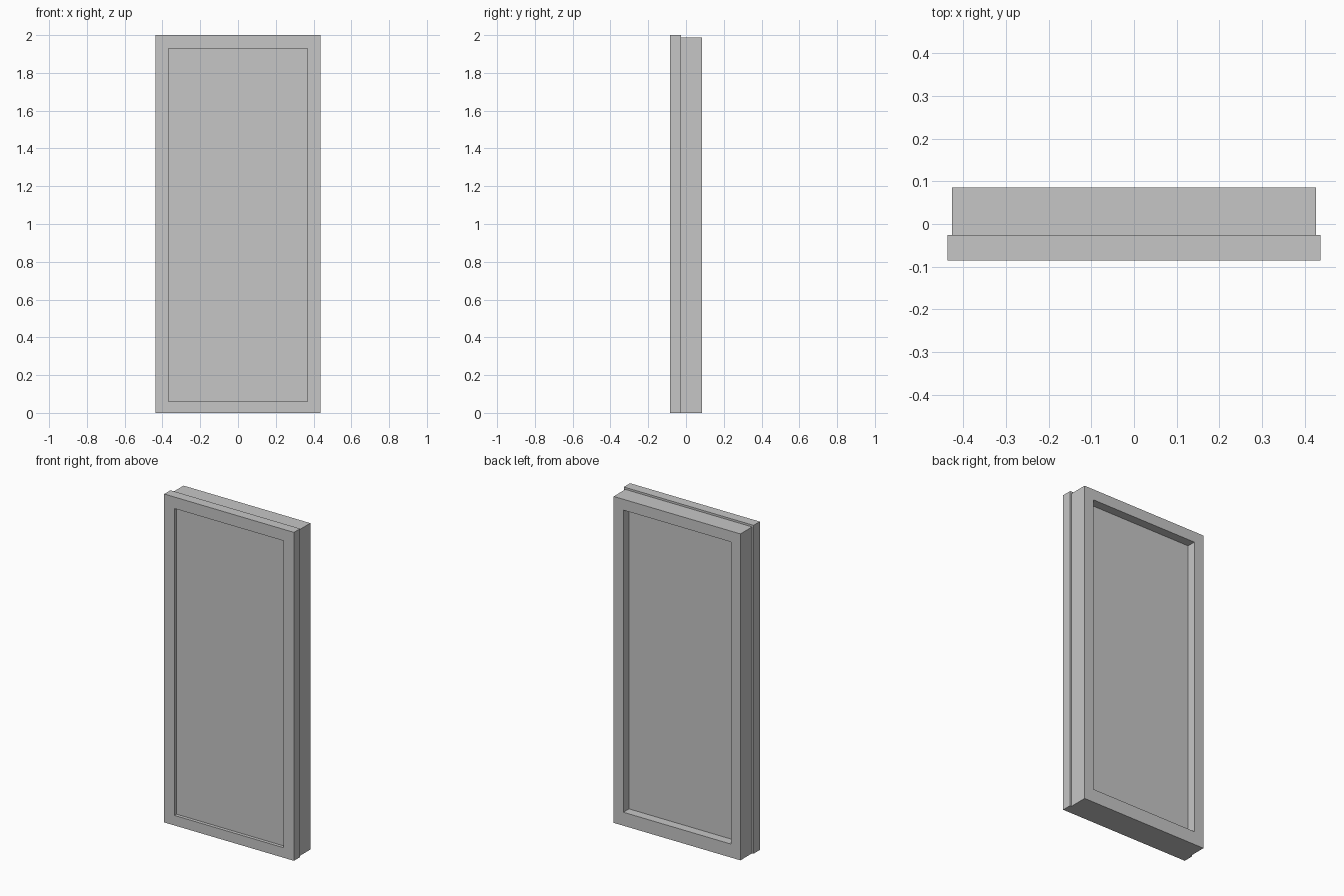
import bpy
import bmesh

cube = bpy.data.objects.get("Cube")
if cube:
    bpy.data.objects.remove(cube, do_unlink=True)

grey = bpy.data.materials.new("light_grey")
grey.use_nodes = True
colour = (0.565, 0.565, 0.565, 1)
grey.diffuse_color = colour
grey.node_tree.nodes["Principled BSDF"].inputs["Base Color"].default_value = colour

# Openings: half width, bottom, top
FRONT_OPENING = (0.367, 0.061, 1.93)
REAR_OPENING = (0.362, 0.082, 1.922)


def finish(name, bm):
    bmesh.ops.recalc_face_normals(bm, faces=bm.faces)
    mesh = bpy.data.meshes.new(name)
    bm.to_mesh(mesh)
    bm.free()
    mesh.materials.append(grey)
    obj = bpy.data.objects.new(name, mesh)
    bpy.context.collection.objects.link(obj)


def loop(bm, rect, y):
    half, low, high = rect
    corners = ((-half, low), (half, low), (half, high), (-half, high))
    return [bm.verts.new((x, y, z)) for x, z in corners]


def bridge(bm, a, b):
    for i in range(4):
        j = (i + 1) % 4
        bm.faces.new((a[i], a[j], b[j], b[i]))


def frame(name, outer, opening, front, back):
    """Rectangular ring with a hollow centre, closed around its section."""
    bm = bmesh.new()
    rings = [loop(bm, outer, front), loop(bm, outer, back),
             loop(bm, opening, back), loop(bm, opening, front)]
    for a, b in zip(rings, rings[1:] + rings[:1]):
        bridge(bm, a, b)
    finish(name, bm)


def panel(name, rect, front, back):
    bm = bmesh.new()
    a, b = loop(bm, rect, front), loop(bm, rect, back)
    bm.faces.new(a)
    bm.faces.new(b)
    bridge(bm, a, b)
    finish(name, bm)


# Wider front trim, slightly narrower deep frame behind it
frame("front_trim", (0.437, 0, 2), FRONT_OPENING, -0.086, -0.026)
frame("rear_frame", (0.427, 0, 1.988), REAR_OPENING, -0.026, 0.086)

# Recessed panel, set shallow at the front and deeper at the back
panel("centre_panel", FRONT_OPENING, -0.066, 0.032)
